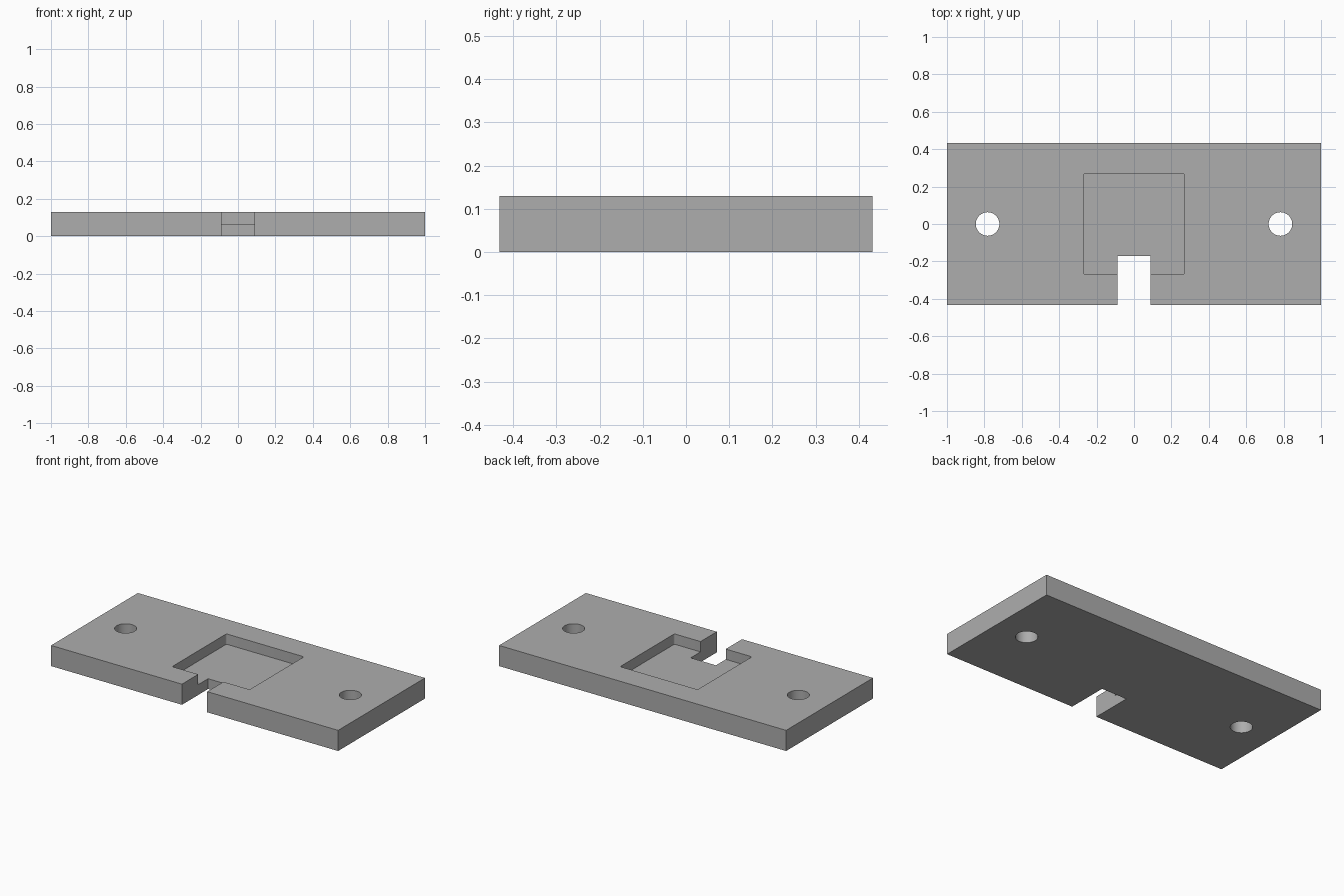
import bpy
import bmesh
from mathutils import Matrix, Vector

cube = bpy.data.objects.get("Cube")
if cube:
    bpy.data.objects.remove(cube, do_unlink=True)

LENGTH, DEPTH, HEIGHT = 2.0, 0.864, 0.13
FLOOR = 0.065            # height of the pocket floor
HOLE_X, HOLE_R = 0.783, 0.063

# Single grey finish
grey = bpy.data.materials.new("plain_grey")
grey.use_nodes = True
colour = (0.42, 0.42, 0.42, 1)
grey.diffuse_color = colour
grey.node_tree.nodes["Principled BSDF"].inputs["Base Color"].default_value = colour


def add_object(name, bm):
    mesh = bpy.data.meshes.new(name)
    bm.to_mesh(mesh)
    bm.free()
    mesh.materials.append(grey)
    obj = bpy.data.objects.new(name, mesh)
    bpy.context.collection.objects.link(obj)
    return obj


def box(name, low, high, corner=0):
    """Box between two corners, with optional rounded upright edges."""
    low, high = Vector(low), Vector(high)
    bm = bmesh.new()
    bmesh.ops.create_cube(bm, size=1, matrix=Matrix.Translation((low + high) / 2)
                          @ Matrix.Diagonal((*(high - low), 1)))
    if corner:
        upright = [e for e in bm.edges
                   if abs(e.verts[0].co.z - e.verts[1].co.z) > 0.01]
        bmesh.ops.bevel(bm, geom=upright, offset=corner, segments=4,
                        profile=0.5, affect='EDGES')
    return add_object(name, bm)


def cylinder(name, x):
    bm = bmesh.new()
    bmesh.ops.create_cone(bm, cap_ends=True, segments=48, radius1=HOLE_R,
                          radius2=HOLE_R, depth=HEIGHT * 3,
                          matrix=Matrix.Translation((x, 0, HEIGHT / 2)))
    return add_object(name, bm)


# Rectangular plate
plate = box("mounting_plate", (-LENGTH / 2, -DEPTH / 2, 0),
            (LENGTH / 2, DEPTH / 2, HEIGHT))

# Square pocket, front notch and two through holes
cutters = [
    box("pocket_cutter", (-0.27, -0.27, FLOOR), (0.27, 0.27, HEIGHT + 0.1), 0.01),
    box("notch_cutter", (-0.088, -DEPTH, -0.1), (0.088, -0.172, HEIGHT + 0.1)),
    cylinder("left_hole_cutter", HOLE_X),
    cylinder("right_hole_cutter", -HOLE_X),
]
bpy.context.view_layer.objects.active = plate
for cutter in cutters:
    cutter.hide_render = True
    cut = plate.modifiers.new(cutter.name, 'BOOLEAN')
    cut.operation = 'DIFFERENCE'
    cut.solver = 'EXACT'
    cut.object = cutter
    bpy.ops.object.modifier_apply(modifier=cut.name)
    bpy.data.objects.remove(cutter, do_unlink=True)

# Smooth hole walls, crisp edges elsewhere
bpy.ops.object.select_all(action='DESELECT')
plate.select_set(True)
bpy.ops.object.shade_smooth_by_angle(angle=0.52)
